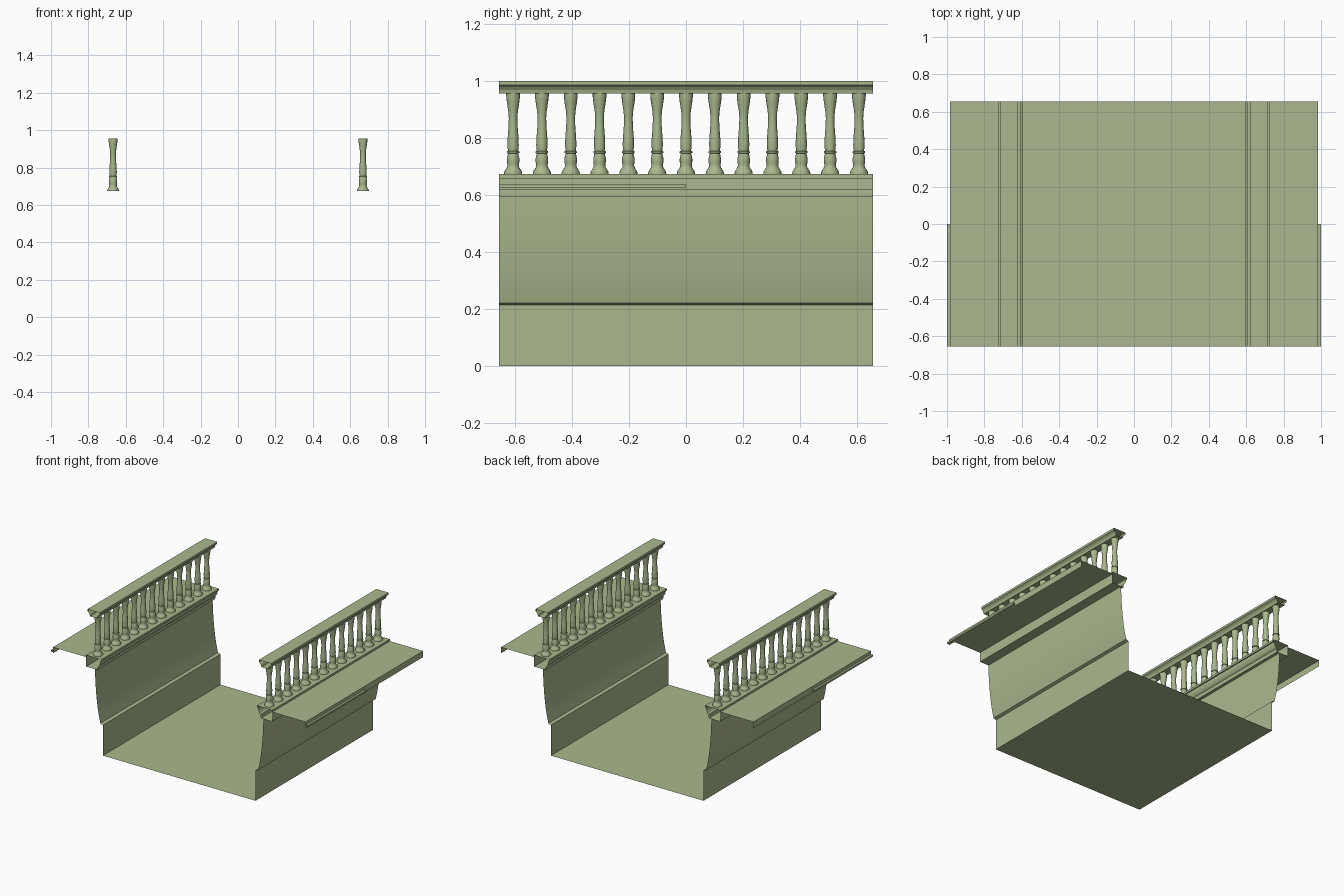
import bpy, math

if "Cube" in bpy.data.objects:
    bpy.data.objects.remove(bpy.data.objects["Cube"])

Y = 0.655


def make_object(name, verts, faces, smooth_angle=None):
    me = bpy.data.meshes.new(name)
    me.from_pydata(verts, [], faces)
    me.update()
    ob = bpy.data.objects.new(name, me)
    bpy.context.collection.objects.link(ob)
    me.materials.append(stone)
    if smooth_angle:
        bpy.ops.object.select_all(action='DESELECT')
        ob.select_set(True)
        bpy.context.view_layer.objects.active = ob
        bpy.ops.object.shade_smooth_by_angle(angle=math.radians(smooth_angle))
    return ob


def extrude(name, pts, y0=-Y, y1=Y, closed=False, side=1, smooth=None):
    """Sweep an (x, z) profile along y as an open-ended sheet."""
    n = len(pts)
    verts = [(side * x, y, z) for y in (y0, y1) for x, z in pts]
    faces = []
    for i in range(n if closed else n - 1):
        j = (i + 1) % n
        f = (i, j, n + j, n + i)
        faces.append(f if side > 0 else f[::-1])
    return make_object(name, verts, faces, smooth)


def lathe(name, profile, cx, cy, sides=16):
    verts, faces = [], []
    for r, z in profile:
        for k in range(sides):
            a = 2 * math.pi * k / sides
            verts.append((cx + r * math.cos(a), cy + r * math.sin(a), z))
    for i in range(len(profile) - 1):
        for k in range(sides):
            k2 = (k + 1) % sides
            faces.append((i * sides + k, i * sides + k2,
                          (i + 1) * sides + k2, (i + 1) * sides + k))
    return make_object(name, verts, faces, 40)


stone = bpy.data.materials.new("stone_green")
stone.diffuse_color = (0.40, 0.48, 0.27, 1)
stone.use_nodes = True
stone.node_tree.nodes["Principled BSDF"].inputs["Base Color"].default_value = stone.diffuse_color

# Channel floor
extrude("floor", [(0.595, 0), (-0.595, 0)])

# Profiles of one bank, in (x, z)
lower_wall = [(0.595, 0), (0.595, 0.215), (0.615, 0.222)]
curved_wall = [(0.615, 0.222), (0.626, 0.27), (0.635, 0.32), (0.643, 0.38),
               (0.649, 0.44), (0.654, 0.51), (0.657, 0.593)]
plinth = [(0.657, 0.593), (0.637, 0.593), (0.634, 0.617), (0.625, 0.625),
          (0.618, 0.64), (0.615, 0.66), (0.607, 0.66), (0.607, 0.674),
          (0.726, 0.674), (0.726, 0.593)]
walkway = [(0.726, 0.66), (0.985, 0.66), (0.985, 0.617)]
edge_strip = [(0.985, 0.637), (1.0, 0.637), (1.0, 0.625), (0.985, 0.625)]
handrail = [(0.641, 0.955), (0.638, 0.968), (0.631, 0.978), (0.621, 0.985),
            (0.621, 1.0), (0.716, 1.0), (0.716, 0.985), (0.706, 0.978),
            (0.699, 0.968), (0.696, 0.955)]
baluster = [(0.032, 0.674), (0.031, 0.682), (0.026, 0.690), (0.021, 0.698),
            (0.020, 0.706), (0.022, 0.716), (0.022, 0.728), (0.018, 0.746),
            (0.022, 0.748), (0.022, 0.753), (0.018, 0.755), (0.020, 0.775),
            (0.019, 0.80), (0.016, 0.84), (0.015, 0.87), (0.017, 0.895),
            (0.021, 0.92), (0.023, 0.935), (0.024, 0.945), (0.024, 0.955)]

# Both banks and balustrades
for side, tag in ((1, "right"), (-1, "left")):
    extrude("lower_wall_" + tag, lower_wall, side=side)
    extrude("curved_wall_" + tag, curved_wall, side=side, smooth=30)
    extrude("plinth_" + tag, plinth, closed=True, side=side)
    extrude("walkway_" + tag, walkway, side=side)
    extrude("edge_strip_" + tag, edge_strip, y1=0, side=side)
    extrude("handrail_" + tag, handrail, closed=True, side=side)
    for i in range(13):
        lathe(f"baluster_{tag}_{i + 1}", baluster, side * 0.668, -0.606 + i * 0.101)
